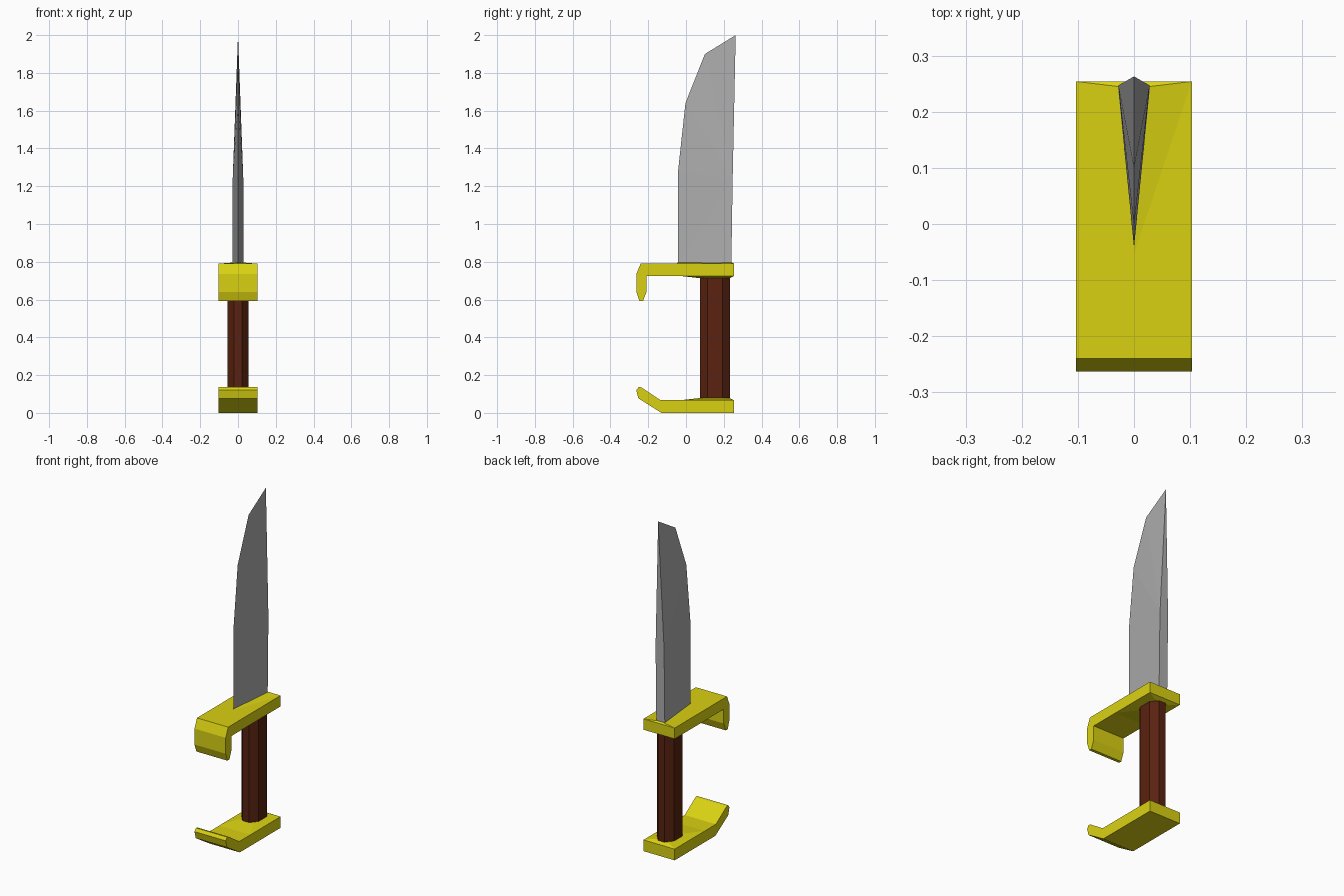
import bpy, bmesh

if "Cube" in bpy.data.objects:
    bpy.data.objects.remove(bpy.data.objects["Cube"])


def material(name, rgb):
    m = bpy.data.materials.new(name)
    m.diffuse_color = (*rgb, 1)
    m.use_nodes = True
    m.node_tree.nodes["Principled BSDF"].inputs["Base Color"].default_value = m.diffuse_color
    return m


BRASS = material("yellow brass", (0.70, 0.64, 0.006))
STEEL = material("grey steel", (0.42, 0.42, 0.42))
WOOD = material("dark brown wood", (0.10, 0.016, 0.005))


def make(name, verts, faces, mat):
    me = bpy.data.meshes.new(name)
    me.from_pydata(verts, [], faces)
    bm = bmesh.new()
    bm.from_mesh(me)
    bmesh.ops.recalc_face_normals(bm, faces=bm.faces)
    bm.to_mesh(me)
    bm.free()
    me.materials.append(mat)
    ob = bpy.data.objects.new(name, me)
    bpy.context.collection.objects.link(ob)
    return ob


def loft(name, rings, mat):
    """Skin matching rings of points and cap both ends."""
    n = len(rings[0])
    faces = [[k * n + i, k * n + (i + 1) % n, (k + 1) * n + (i + 1) % n, (k + 1) * n + i]
             for k in range(len(rings) - 1) for i in range(n)]
    faces += [list(range(n)), [(len(rings) - 1) * n + i for i in range(n)]]
    return make(name, [p for r in rings for p in r], faces, mat)


def prism(name, profile, half, mat):
    """Side profile (y, z) stretched across x."""
    return loft(name, [[(x, y, z) for y, z in profile] for x in (-half, half)], mat)


W = 0.103
BACK = 0.254

# Hooked upper guard
prism("guard", [(BACK, 0.725), (BACK, 0.79), (-0.24, 0.79), (-0.263, 0.735), (-0.263, 0.64),
                (-0.246, 0.592), (-0.228, 0.592), (-0.209, 0.64), (-0.209, 0.725)], W, BRASS)

# Upswept pommel
prism("pommel", [(BACK, 0), (BACK, 0.067), (-0.135, 0.067), (-0.237, 0.135), (-0.25, 0.137),
                 (-0.263, 0.12), (-0.252, 0.077), (-0.13, 0)], W, BRASS)

# Eight-sided handle
OCT = [(0.022, -0.08), (0.055, -0.04), (0.055, 0.04), (0.022, 0.08)]
OCT += [(-x, y) for x, y in reversed(OCT)]
OCT = [(x, y + 0.153) for x, y in OCT]
loft("handle", [[(x, y, z) for x, y in OCT] for z in (0.06, 0.73)], WOOD)


# Low raised collars where handle and blade meet the brass
def collar(name, section, front, z0, z1):
    mid = (front + BACK) / 2
    base = [(W if x > 0 else -W if x < 0 else 0, front if y < mid else BACK, z0)
            for x, y in section]
    loft(name, [base, [(x, y, z1) for x, y in section]], BRASS)


HANDLE_BOX = [(-0.05, 0.075), (0.05, 0.075), (0.05, 0.231), (-0.05, 0.231)]
collar("pommel_collar", HANDLE_BOX, -0.03, 0.067, 0.079)
collar("guard_lower_collar", HANDLE_BOX, -0.03, 0.725, 0.713)
collar("guard_upper_collar", [(0, -0.042), (0.028, 0.245), (-0.028, 0.245)], -0.053, 0.79, 0.796)

# Wedge blade: sharp front edge, flat back narrowing to the tip
edge = [(-0.042, 0.785), (-0.042, 1.28), (-0.003, 1.64), (0.10, 1.90), (0.263, 2.0)]
t = 0.028
verts = [(0, y, z) for y, z in edge]
verts += [(-t, 0.24, 0.785), (t, 0.24, 0.785), (-t, 0.247, 1.24), (t, 0.247, 1.24)]
faces = [[0, 5, 6], [5, 6, 8, 7], [7, 8, 4]]
for low, high in ((5, 7), (6, 8)):
    faces += [[0, 1, high], [0, high, low]] + [[i, i + 1, high] for i in (1, 2, 3)]
make("blade", verts, faces, STEEL)
